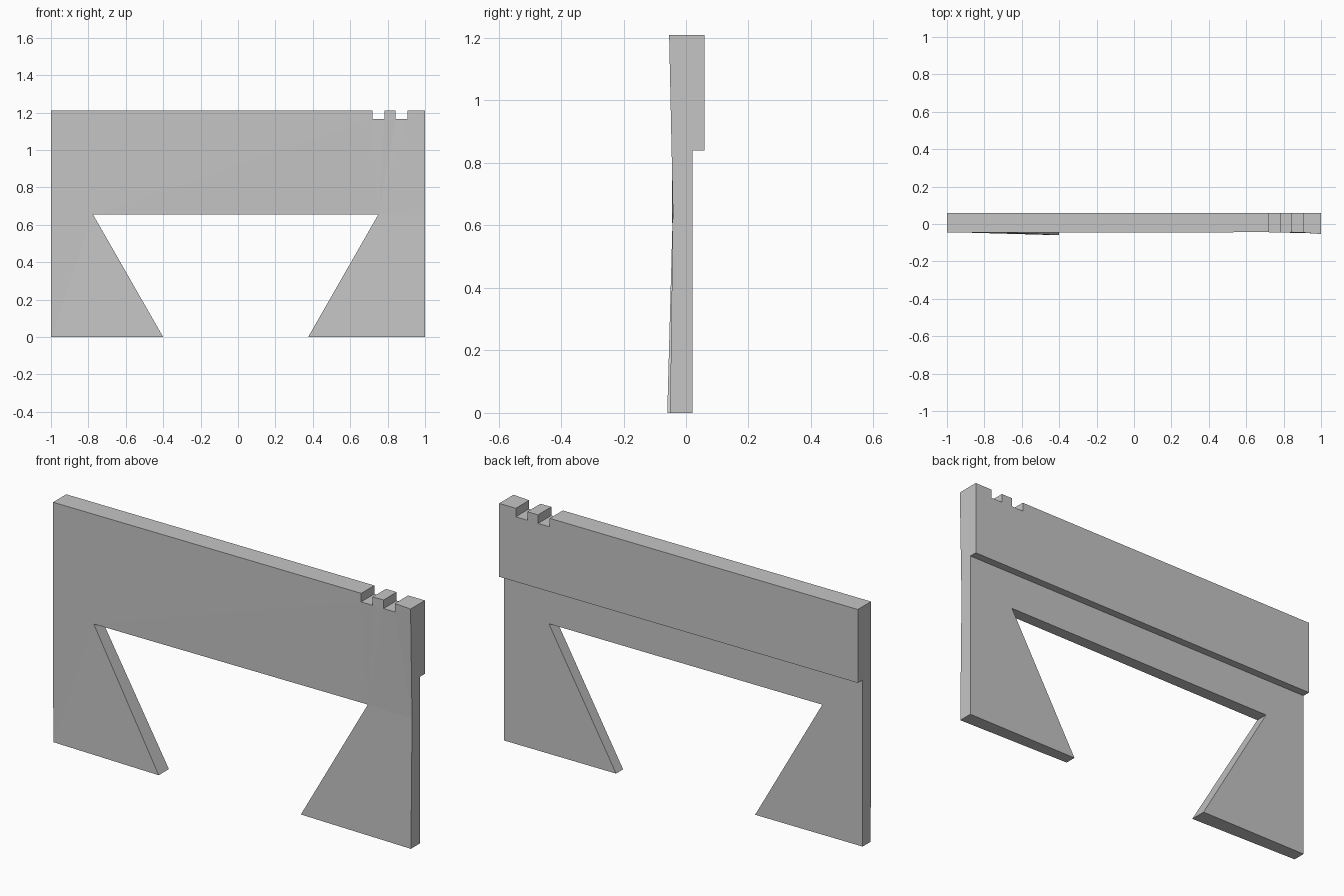
import bpy
import bmesh

if "Cube" in bpy.data.objects:
    bpy.data.objects.remove(bpy.data.objects["Cube"], do_unlink=True)

# Plain grey material
grey = bpy.data.materials.new("plain_grey")
grey.use_nodes = True
grey.diffuse_color = (0.56, 0.56, 0.56, 1)
grey.node_tree.nodes["Principled BSDF"].inputs["Base Color"].default_value = (0.56, 0.56, 0.56, 1)

TOP, NOTCH_FLOOR, LEDGE = 1.21, 1.167, 0.84
BACK, THIN_BACK = 0.06, 0.021


def make_object(name, bm):
    mesh = bpy.data.meshes.new(name)
    bm.to_mesh(mesh)
    bm.free()
    obj = bpy.data.objects.new(name, mesh)
    bpy.context.collection.objects.link(obj)
    return obj


# Front outline: x, z and the slightly uneven depth of the front face
outline = [
    (-1, 0, -0.043), (-0.4, 0, -0.06), (-0.775, 0.655, -0.042),
    (0.75, 0.655, -0.037), (0.375, 0, -0.035), (1, 0, -0.051),
    (1, 0.65, -0.042), (1, TOP, -0.054),
]
# Square notches along the top edge
for right, left in ((0.907, 0.843), (0.783, 0.718)):
    outline += [(right, TOP, -0.046), (right, NOTCH_FLOOR, -0.046),
                (left, NOTCH_FLOOR, -0.044), (left, TOP, -0.044)]
outline.append((-1, TOP, -0.045))

# Wall panel: front and back outlines joined by side faces
bm = bmesh.new()
front = [bm.verts.new((x, 0, z)) for x, z, y in outline]
back = [bm.verts.new((x, BACK, z)) for x, z, y in outline]
front_face = bm.faces.new(front)
bm.faces.new(back[::-1])
for i in range(len(outline)):
    j = (i + 1) % len(outline)
    bm.faces.new((front[j], front[i], back[i], back[j]))
bm.normal_update()
bmesh.ops.triangulate(bm, faces=[front_face])

# Uneven front surface
for vert, (x, z, y) in zip(front, outline):
    vert.co.y = y
bm.normal_update()
panel = make_object("wall_panel", bm)
panel.data.materials.append(grey)

# Cut the lower back away, leaving the thick top band
bm = bmesh.new()
bmesh.ops.create_cube(bm, size=1)
bmesh.ops.scale(bm, vec=(3, 1, 2), verts=bm.verts)
bmesh.ops.translate(bm, vec=(0, THIN_BACK + 0.5, LEDGE - 1), verts=bm.verts)
cutter = make_object("lower_back_cutter", bm)
cutter.hide_render = True

cut = panel.modifiers.new("lower_back_cut", "BOOLEAN")
cut.operation = "DIFFERENCE"
cut.solver = "EXACT"
cut.object = cutter
bpy.context.view_layer.objects.active = panel
bpy.ops.object.modifier_apply(modifier=cut.name)
bpy.data.objects.remove(cutter, do_unlink=True)
